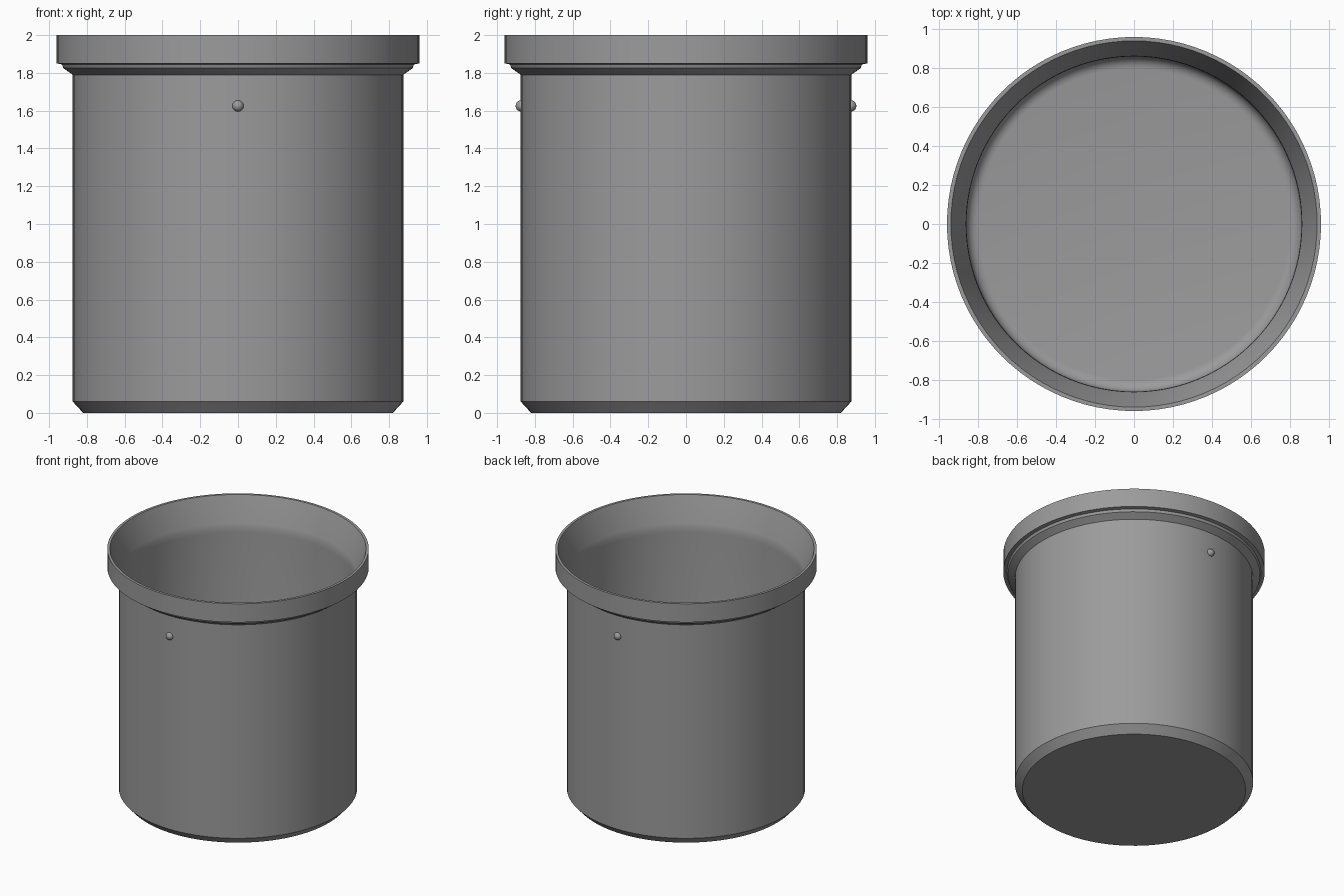
import bpy, bmesh, math
from mathutils import Matrix

if "Cube" in bpy.data.objects:
    bpy.data.objects.remove(bpy.data.objects["Cube"])

SEGMENTS = 96

grey = bpy.data.materials.new("plain_grey")
grey.diffuse_color = (0.33, 0.33, 0.33, 1)
grey.use_nodes = True
grey.node_tree.nodes["Principled BSDF"].inputs["Base Color"].default_value = grey.diffuse_color


def finish(name, bm, angle):
    bmesh.ops.recalc_face_normals(bm, faces=bm.faces)
    mesh = bpy.data.meshes.new(name)
    bm.to_mesh(mesh)
    bm.free()
    mesh.materials.append(grey)
    obj = bpy.data.objects.new(name, mesh)
    bpy.context.collection.objects.link(obj)
    bpy.ops.object.select_all(action='DESELECT')
    obj.select_set(True)
    bpy.context.view_layer.objects.active = obj
    bpy.ops.object.shade_smooth_by_angle(angle=math.radians(angle))
    return obj


# Bucket: one closed profile (radius, height) turned around the z axis
outside = [(0, 0), (0.82, 0), (0.875, 0.06), (0.875, 1.79),
           (0.925, 1.825), (0.932, 1.845), (0.96, 1.85), (0.96, 2.0)]
inside = [(0.94, 2.0), (0.87, 1.80), (0.862, 1.77), (0.86, 1.73)]
fillet = [(0.80 + 0.06 * math.cos(a), 0.08 - 0.06 * math.sin(a))
          for a in (i * math.pi / 10 for i in range(6))]
profile = outside + inside + fillet + [(0, 0.02)]

bm = bmesh.new()
verts = [bm.verts.new((r, 0, z)) for r, z in profile]
edges = [bm.edges.new(pair) for pair in zip(verts, verts[1:])]
bmesh.ops.spin(bm, geom=verts + edges, cent=(0, 0, 0), axis=(0, 0, 1),
               angle=2 * math.pi, steps=SEGMENTS, use_duplicate=False)
bmesh.ops.remove_doubles(bm, verts=bm.verts, dist=0.0005)
finish("bucket", bm, 28)

# Round studs on the front and back of the wall, outer halves only
for name, side in (("front_stud", -1), ("back_stud", 1)):
    bm = bmesh.new()
    bmesh.ops.create_uvsphere(bm, u_segments=24, v_segments=12, radius=0.03,
                              matrix=Matrix.Rotation(math.pi / 2, 4, 'X'))
    inner = [v for v in bm.verts if v.co.y * side < -0.001]
    bmesh.ops.delete(bm, geom=inner, context='VERTS')
    stud = finish(name, bm, 40)
    stud.location = (0, side * 0.872, 1.625)
